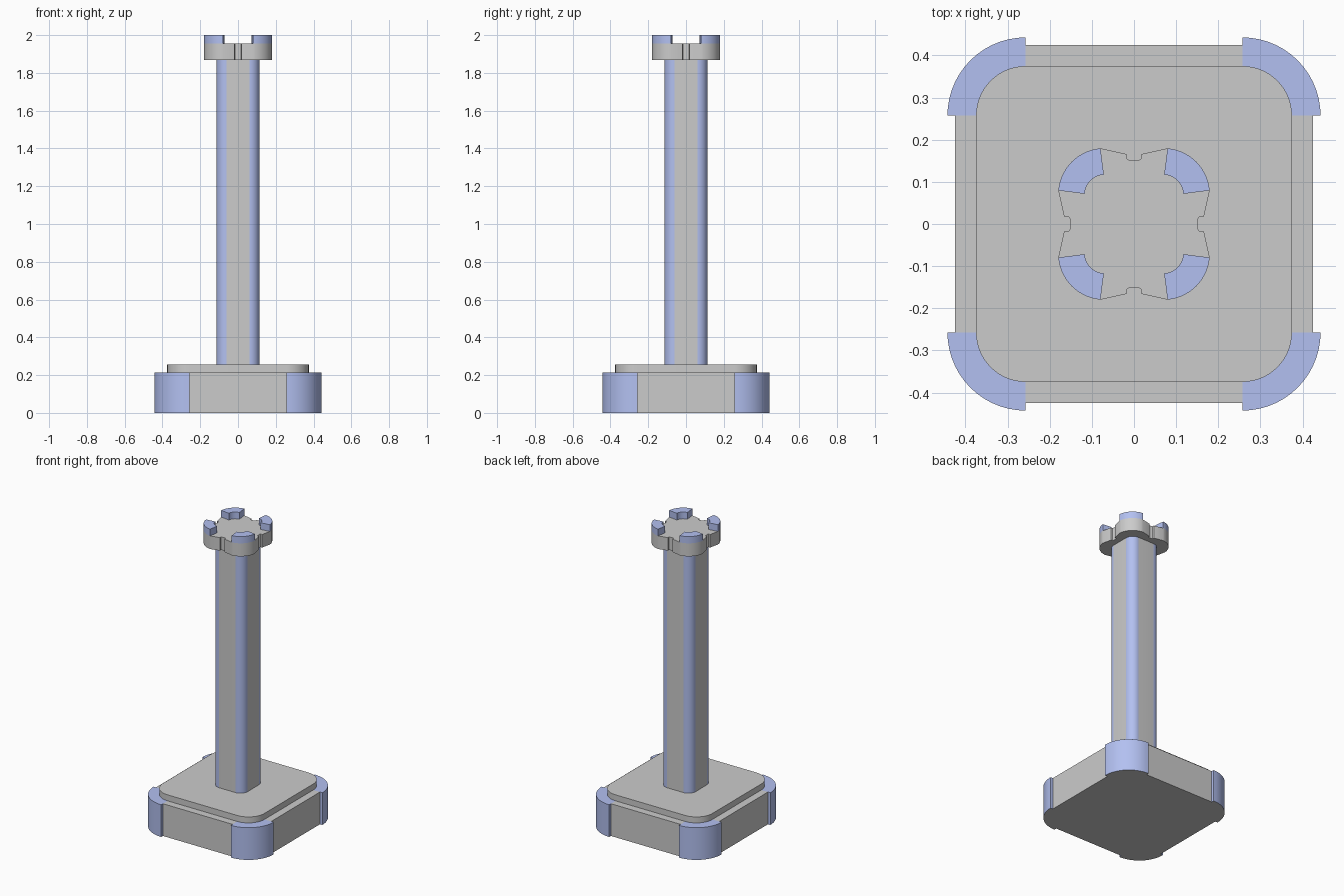
import bpy, bmesh
from math import cos, sin, pi, radians
from mathutils import Matrix

if "Cube" in bpy.data.objects:
    bpy.data.objects.remove(bpy.data.objects["Cube"])

blue = bpy.data.materials.new("blue")
blue.diffuse_color = (0.45, 0.53, 0.88, 1)
blue.use_nodes = True
blue.node_tree.nodes["Principled BSDF"].inputs["Base Color"].default_value = blue.diffuse_color
grey = bpy.data.materials.new("grey")
grey.diffuse_color = (0.6, 0.6, 0.6, 1)
grey.use_nodes = True
grey.node_tree.nodes["Principled BSDF"].inputs["Base Color"].default_value = grey.diffuse_color


def arc(c, r, a0=0, a1=90, n=14):
    """Arc around the point (c, c), angles in degrees."""
    return [(c + r * cos(radians(a0 + (a1 - a0) * i / n)),
             c + r * sin(radians(a0 + (a1 - a0) * i / n))) for i in range(n + 1)]


def four_fold(pts):
    """Repeat a quarter outline around the z axis."""
    turns = [(1, 0), (0, 1), (-1, 0), (0, -1)]
    return [(x * c - y * s, x * s + y * c) for c, s in turns for x, y in pts]


def prism(name, pts, z0, z1, is_blue=None, turn=0):
    """Extrude a closed outline; is_blue picks the coloured faces."""
    bm = bmesh.new()
    bottom = bm.faces.new([bm.verts.new((x, y, z0)) for x, y in pts])
    top = bmesh.ops.extrude_face_region(bm, geom=[bottom], use_keep_orig=True)
    verts = [g for g in top["geom"] if isinstance(g, bmesh.types.BMVert)]
    bmesh.ops.translate(bm, verts=verts, vec=(0, 0, z1 - z0))
    bmesh.ops.recalc_face_normals(bm, faces=bm.faces)
    if is_blue:
        for f in bm.faces:
            f.material_index = int(is_blue(f.calc_center_median(), f.normal))
    bmesh.ops.transform(bm, matrix=Matrix.Rotation(turn, 4, 'Z'), verts=bm.verts)
    me = bpy.data.meshes.new(name)
    bm.to_mesh(me)
    bm.free()
    if is_blue:
        me.materials.append(grey)
        me.materials.append(blue)
    ob = bpy.data.objects.new(name, me)
    bpy.context.collection.objects.link(ob)
    bpy.ops.object.select_all(action='DESELECT')
    ob.select_set(True)
    bpy.context.view_layer.objects.active = ob
    bpy.ops.object.shade_smooth_by_angle(angle=radians(25))
    return ob


# Base block, cut away where the corner guards sit
prism("base_block", four_fold([(0.425, 0.257)] + arc(0.257, 0.118) + [(0.257, 0.425)]), 0, 0.215)

# Raised plate with rounded corners
prism("base_plate", four_fold(arc(0.257, 0.118)), 0.215, 0.255)

# Column with blue rounded edges
prism("column", four_fold(arc(0.06, 0.053)), 0.255, 1.868,
      lambda c, n: abs(n.z) < 0.5 and min(abs(c.x), abs(c.y)) > 0.06)

# Lobed cap with a small notch in the middle of each side
notch = [(0.152, -0.012), (0.152, 0.012), (0.155, 0.017), (0.166, 0.018)]
cap = [(0.166, -0.018), (0.155, -0.017)] + notch + arc(0.07, 0.11, 5, 85)
prism("cap", four_fold(cap), 1.868, 1.955)

# Blue corner guards on the base and blue merlons on the cap
guard = arc(0.257, 0.186) + arc(0.257, 0.118)[::-1]
merlon = arc(0.07, 0.11, 5, 85) + arc(0.07, 0.047, 2, 88)[::-1]
for i in range(4):
    prism(f"corner_guard_{i + 1}", guard, 0, 0.215, lambda c, n: n.z > -0.5, i * pi / 2)
    prism(f"merlon_{i + 1}", merlon, 1.955, 2.0, lambda c, n: True, i * pi / 2)
